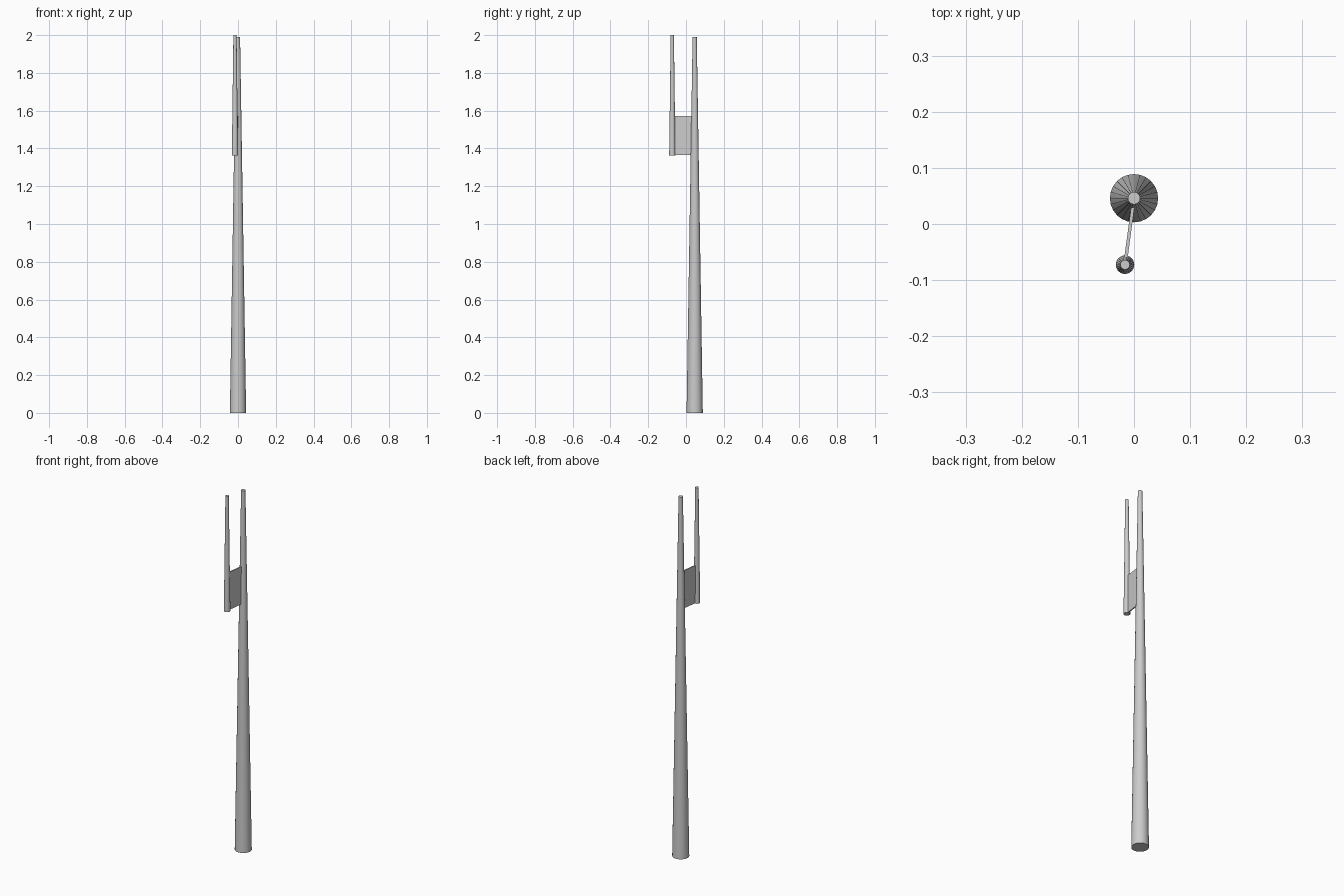
import bpy
from math import atan2, hypot

if "Cube" in bpy.data.objects:
    bpy.data.objects.remove(bpy.data.objects["Cube"])

MAST = (0.0, 0.046)
POLE = (-0.016, -0.0725)


def tapered_tube(name, centre, z0, z1, r0, r1, sides):
    bpy.ops.mesh.primitive_cone_add(vertices=sides, radius1=r0, radius2=r1, depth=z1 - z0,
                                    location=(*centre, (z0 + z1) / 2))
    ob = bpy.context.object
    ob.name = name
    bpy.ops.object.shade_smooth_by_angle()
    return ob


# Tall tapered mast and the short pole beside its top
tapered_tube("mast", MAST, 0.0, 1.99, 0.043, 0.011, 24)
tapered_tube("side_pole", POLE, 1.362, 2.0, 0.0165, 0.0085, 24)

# Thin bracket plate joining the two, ending inside both tubes
dx, dy = POLE[0] - MAST[0], POLE[1] - MAST[1]
z0, z1 = 1.364, 1.572
bpy.ops.mesh.primitive_cube_add(
    size=1,
    location=((MAST[0] + POLE[0]) / 2, (MAST[1] + POLE[1]) / 2, (z0 + z1) / 2),
    rotation=(0, 0, atan2(dy, dx)))
plate = bpy.context.object
plate.name = "bracket_plate"
plate.scale = (hypot(dx, dy) - 0.02, 0.006, z1 - z0)
